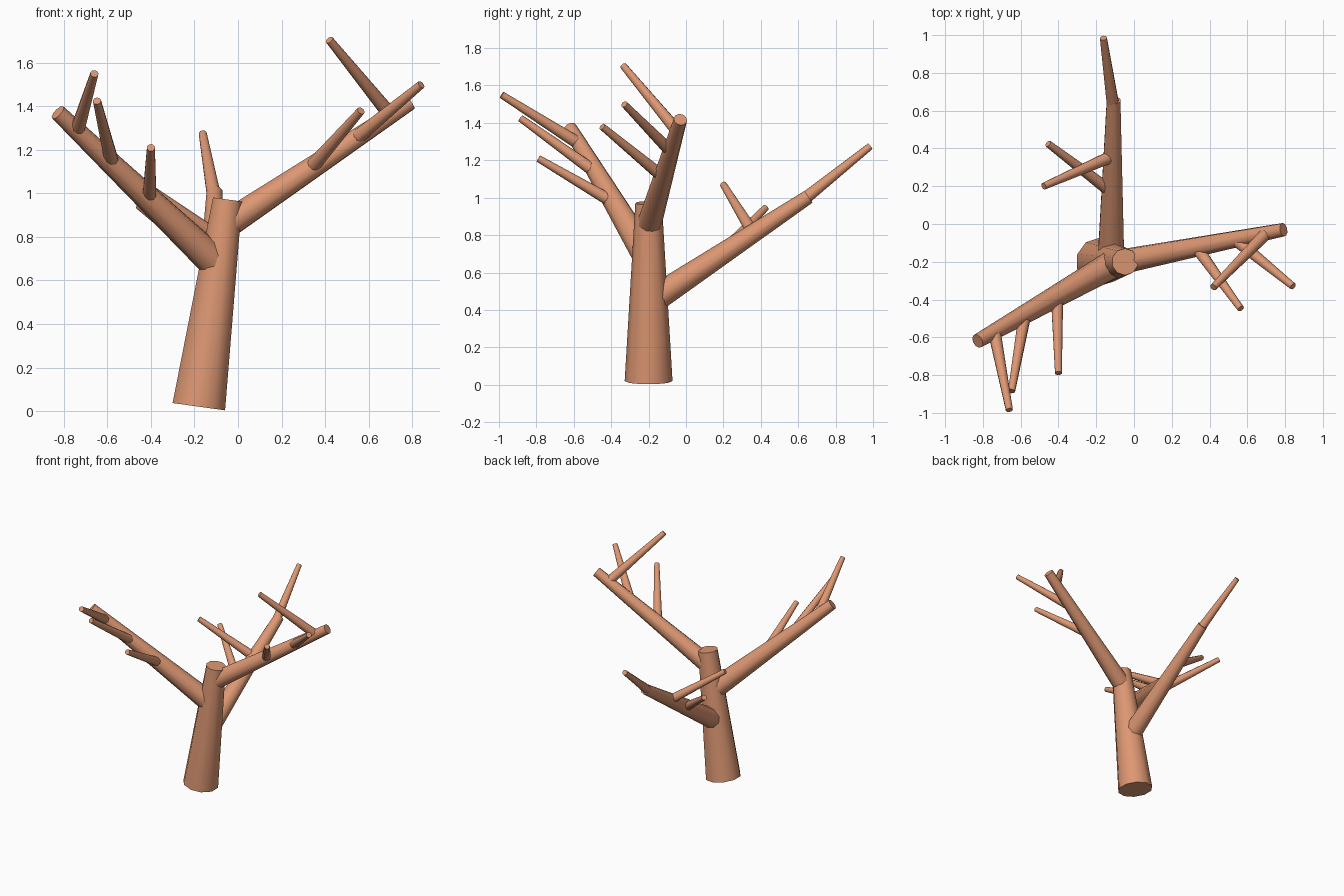
import bpy, bmesh, math
from mathutils import Vector, Matrix

cube = bpy.data.objects.get("Cube")
if cube:
    bpy.data.objects.remove(cube, do_unlink=True)

SIDES = 10

# Single bark colour
bark = bpy.data.materials.new("warm_bark")
bark.use_nodes = True
color = (0.72, 0.31, 0.17, 1)
bark.diffuse_color = color
bsdf = bark.node_tree.nodes["Principled BSDF"]
bsdf.inputs["Base Color"].default_value = color
bsdf.inputs["Roughness"].default_value = 0.8


def limb(name, start, end, r_start, r_end):
    """Tapered, capped limb running between two points."""
    start, end = Vector(start), Vector(end)
    axis = end - start
    turn = Vector((0, 0, 1)).rotation_difference(axis).to_matrix().to_4x4()
    place = Matrix.Translation((start + end) / 2) @ turn
    bm = bmesh.new()
    bmesh.ops.create_cone(bm, cap_ends=True, segments=SIDES, radius1=r_start,
                          radius2=r_end, depth=axis.length, matrix=place)
    mesh = bpy.data.meshes.new(name)
    bm.to_mesh(mesh)
    bm.free()
    mesh.materials.append(bark)
    obj = bpy.data.objects.new(name, mesh)
    bpy.context.collection.objects.link(obj)
    bpy.ops.object.select_all(action='DESELECT')
    obj.select_set(True)
    bpy.context.view_layer.objects.active = obj
    bpy.ops.object.shade_smooth_by_angle(angle=math.radians(40))
    return obj


# Leaning trunk
trunk_base, trunk_top = Vector((-0.18, -0.2, 0.02)), Vector((-0.048, -0.2, 0.972))
limb("trunk", trunk_base, trunk_top, 0.128, 0.071)

# Branches: name, height along trunk, tip, base radius, tip radius,
# then twigs as (position along branch, tip)
branches = [
    ("right_branch", 0.68, (-0.828, -0.62, 1.372), 0.076, 0.038,
     [(0.88, (-0.66, -0.985, 1.55)),
      (0.66, (-0.648, -0.885, 1.425)),
      (0.43, (-0.40, -0.79, 1.21))]),
    ("left_branch", 0.87, (0.792, -0.03, 1.418), 0.067, 0.036,
     [(0.895, (0.42, -0.335, 1.705)),
      (0.70, (0.842, -0.33, 1.50)),
      (0.46, (0.565, -0.448, 1.38))]),
    ("back_branch", 0.44, (-0.108, 0.655, 1.005), 0.074, 0.038,
     [(0.95, (-0.162, 0.985, 1.275)),
      (0.655, (-0.478, 0.2, 1.07)),
      (0.43, (-0.455, 0.425, 0.945))]),
]

for name, height, tip, r_base, r_tip, twigs in branches:
    root = trunk_base.lerp(trunk_top, height)
    tip = Vector(tip)
    limb(name, root, tip, r_base, r_tip)
    for i, (along, twig_tip) in enumerate(twigs, 1):
        limb(f"{name}_twig_{i}", root.lerp(tip, along), twig_tip, 0.034, 0.019)
